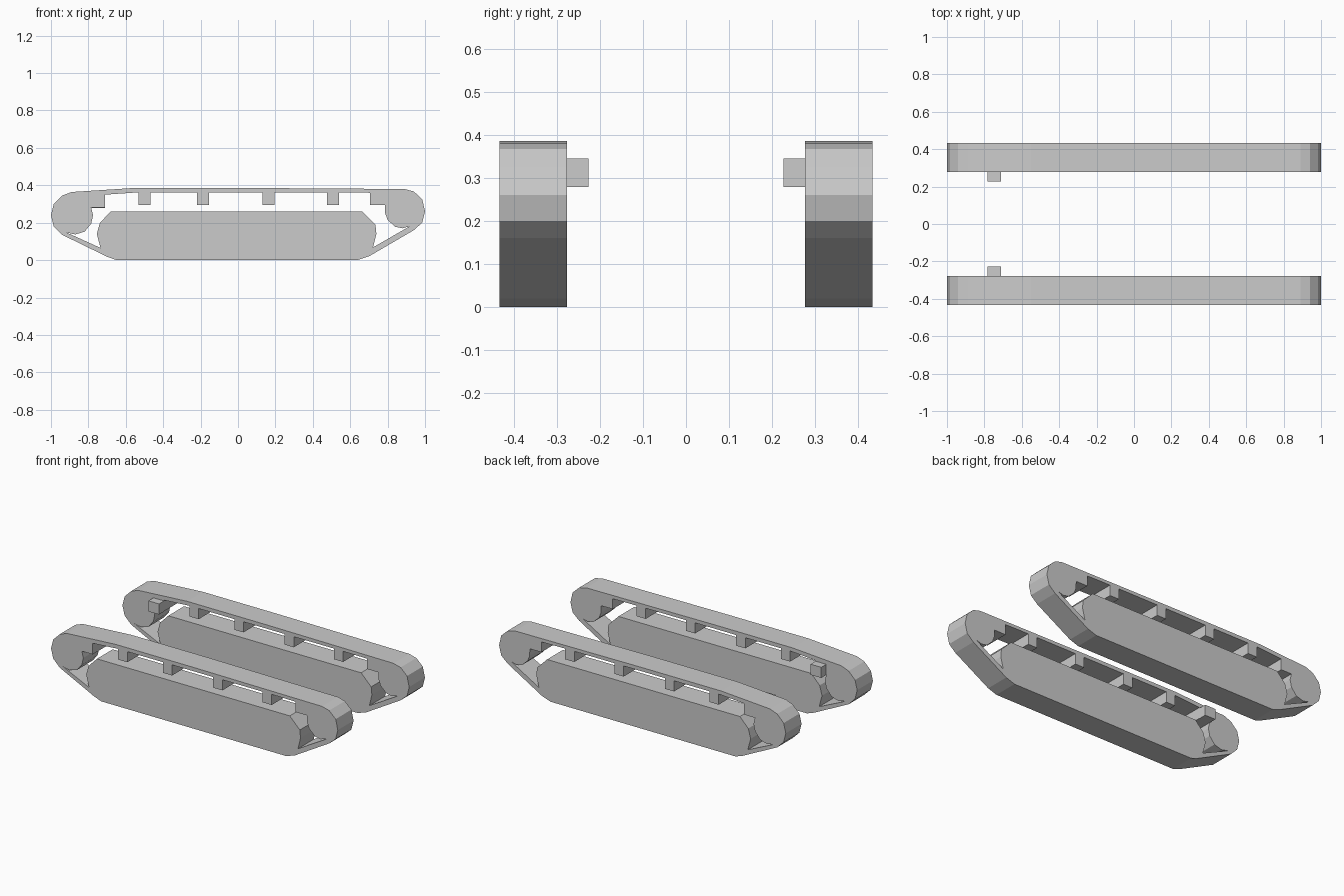
import bpy, bmesh
from math import pi
from mathutils import Matrix

if "Cube" in bpy.data.objects:
    bpy.data.objects.remove(bpy.data.objects["Cube"])

Y_OUT, Y_IN, Y_STUB = 0.434, 0.277, 0.227

# Outer belt outline (x, z)
outline = [(-1.0, 0.24), (-0.985, 0.30), (-0.94, 0.345), (-0.89, 0.364),
           (-0.55, 0.386), (0.0, 0.386), (0.89, 0.38), (0.94, 0.367),
           (0.985, 0.325), (1.0, 0.26), (0.985, 0.20), (0.94, 0.16),
           (0.70, 0.02), (0.64, 0.0), (-0.65, 0.0), (-0.70, 0.018),
           (-0.94, 0.135), (-0.985, 0.18)]

# Opening: left wheel rim and the first support block
opening = [(-0.918, 0.148), (-0.87, 0.137), (-0.82, 0.152), (-0.785, 0.195),
           (-0.775, 0.24), (-0.785, 0.28), (-0.71, 0.28), (-0.71, 0.35),
           (-0.55, 0.361)]
# Return rollers hanging under the top run
for x in (-0.50, -0.188, 0.163, 0.507):
    opening += [(x - 0.032, 0.362), (x - 0.032, 0.295),
                (x + 0.032, 0.295), (x + 0.032, 0.362)]
# Right support block, right wheel rim
opening += [(0.705, 0.36), (0.705, 0.295), (0.785, 0.295), (0.787, 0.25),
            (0.80, 0.215), (0.84, 0.178), (0.88, 0.17), (0.92, 0.182)]
# Lower side panel
opening += [(0.722, 0.068), (0.74, 0.14), (0.735, 0.19), (0.665, 0.26),
            (-0.68, 0.26), (-0.738, 0.20), (-0.755, 0.14), (-0.735, 0.065)]


def mirror_y(obj):
    mod = obj.modifiers.new("mirror", 'MIRROR')
    mod.use_axis = (False, True, False)
    mod.use_mirror_merge = False


def link(name, bm):
    bmesh.ops.recalc_face_normals(bm, faces=bm.faces)
    mesh = bpy.data.meshes.new(name)
    bm.to_mesh(mesh)
    bm.free()
    obj = bpy.data.objects.new(name, mesh)
    bpy.context.collection.objects.link(obj)
    mirror_y(obj)
    return obj


# Track unit: filled outline with the opening cut out, extruded to its width
curve = bpy.data.curves.new("track_profile", 'CURVE')
curve.dimensions = '2D'
curve.fill_mode = 'BOTH'
curve.extrude = (Y_OUT - Y_IN) / 2
for loop in (outline, opening):
    spline = curve.splines.new('POLY')
    spline.points.add(len(loop) - 1)
    for point, (x, z) in zip(spline.points, loop):
        point.co = (x, z, 0, 1)
    spline.use_cyclic_u = True
profile = bpy.data.objects.new("track_profile", curve)
bpy.context.collection.objects.link(profile)
bpy.context.view_layer.update()
evaluated = profile.evaluated_get(bpy.context.evaluated_depsgraph_get())
bm = bmesh.new()
bm.from_mesh(evaluated.to_mesh())
evaluated.to_mesh_clear()
bpy.data.objects.remove(profile)
bmesh.ops.remove_doubles(bm, verts=bm.verts, dist=0.0005)
bmesh.ops.transform(bm, verts=bm.verts, matrix=Matrix.Translation(
    (0, -(Y_OUT + Y_IN) / 2, 0)) @ Matrix.Rotation(pi / 2, 4, 'X'))
for f in bm.faces:
    f.smooth = False
link("track", bm)

# Mounting stub on the inner side
bm = bmesh.new()
bmesh.ops.create_cube(bm, size=1, matrix=Matrix.Translation(
    (-0.747, -(Y_IN + Y_STUB) / 2, 0.312)) @ Matrix.Diagonal(
    (0.074, Y_IN - Y_STUB, 0.067, 1)))
link("mounting_stub", bm)
